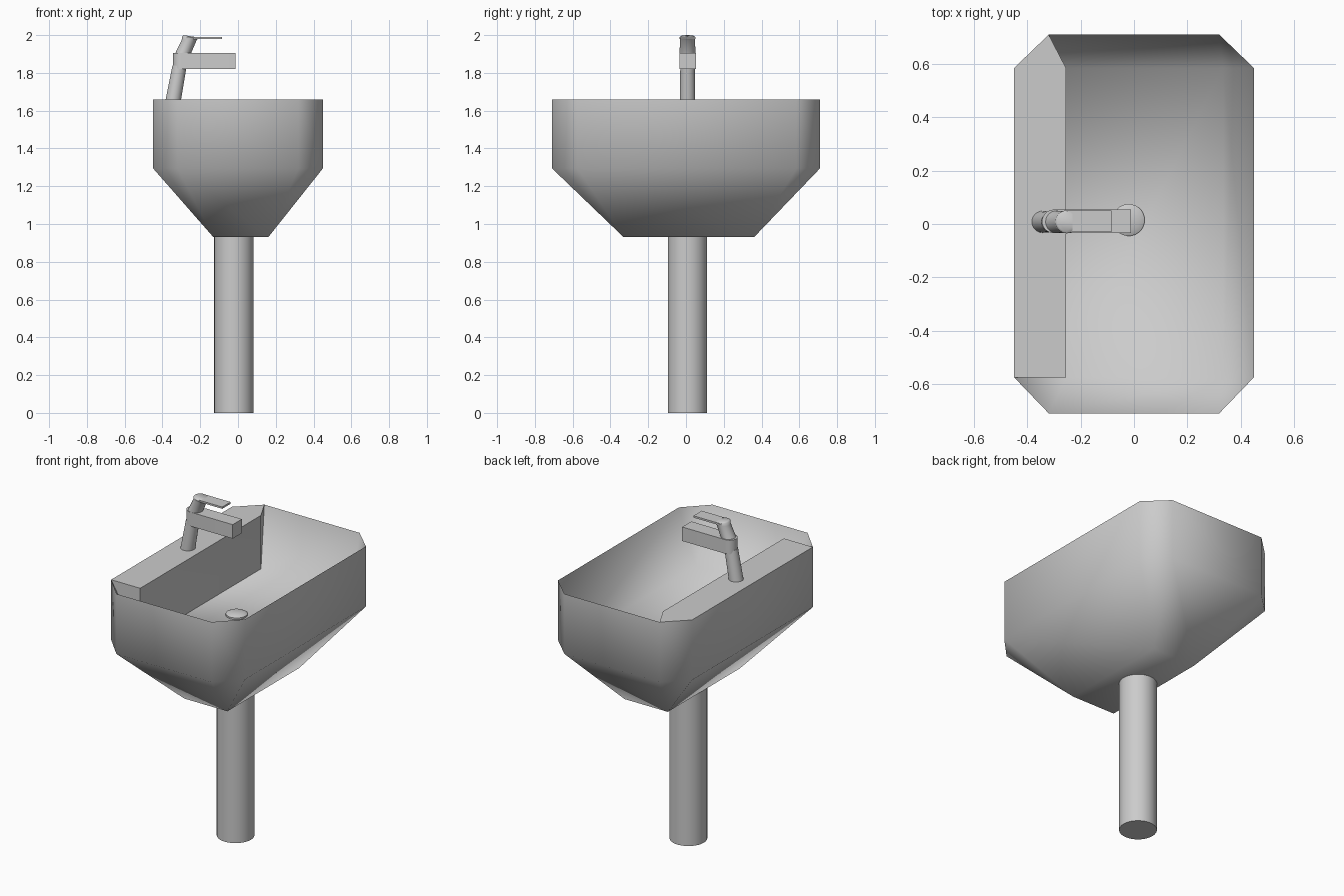
import bpy, bmesh
from math import sin, cos, pi, radians

if "Cube" in bpy.data.objects:
    bpy.data.objects.remove(bpy.data.objects["Cube"])


def make_object(name, verts, faces, angle):
    mesh = bpy.data.meshes.new(name)
    mesh.from_pydata(verts, [], faces)
    bm = bmesh.new()
    bm.from_mesh(mesh)
    bmesh.ops.recalc_face_normals(bm, faces=bm.faces)
    bm.to_mesh(mesh)
    bm.free()
    ob = bpy.data.objects.new(name, mesh)
    bpy.context.collection.objects.link(ob)
    bpy.ops.object.select_all(action='DESELECT')
    ob.select_set(True)
    bpy.context.view_layer.objects.active = ob
    bpy.ops.object.shade_smooth_by_angle(angle=radians(angle))
    return ob


def loft(name, rings, angle=50):
    """Skin a stack of equal rings and cap both ends."""
    n = len(rings[0])
    faces = [(k * n + i, k * n + (i + 1) % n, (k + 1) * n + (i + 1) % n, (k + 1) * n + i)
             for k in range(len(rings) - 1) for i in range(n)]
    last = (len(rings) - 1) * n
    faces += [tuple(range(n)), tuple(range(last, last + n))]
    return make_object(name, [v for r in rings for v in r], faces, angle)


def circle(x, z, r, y=0.008, tilt=0.0, n=32):
    return [(x + r * cos(2 * pi * i / n), y + r * sin(2 * pi * i / n),
             z + tilt * r * cos(2 * pi * i / n)) for i in range(n)]


def round_bar(x0, x1, y, r, z):
    """Bar outline with a rounded back end."""
    arc = [(x0 + r + r * cos(pi / 2 + pi * i / 16), y + r * sin(pi / 2 + pi * i / 16), z)
           for i in range(17)]
    return arc + [(x1, y - r, z), (x1, y + r, z)]


# Basin: octagonal rim and shoulder, four-cornered underside and floor
octagon = [(-0.45, -0.575), (-0.32, -0.71), (0.32, -0.71), (0.45, -0.575),
           (0.45, 0.585), (0.32, 0.71), (-0.32, 0.71), (-0.45, 0.585)]
verts = [(x, y, 1.66) for x, y in octagon] + [(x, y, 1.295) for x, y in octagon]
verts += [(x, y, 0.93) for x, y in ((-0.13, -0.33), (0.16, -0.33), (0.16, 0.36), (-0.13, 0.36))]
verts += [(x, y, 1.335) for x, y in ((-0.255, -0.575), (0.335, -0.575), (0.335, 0.585), (-0.255, 0.585))]
verts += [(-0.255, -0.575, 1.66), (-0.255, 0.585, 1.66)]
faces = [(i, (i + 1) % 8, 8 + (i + 1) % 8, 8 + i) for i in range(8)]
faces.append((16, 17, 18, 19))
faces.append((20, 21, 22, 23))
for c in range(4):
    a, b, d = 2 * c, 2 * c + 1, (2 * c + 2) % 8
    faces.append((8 + a, 8 + b, 16 + c))
    faces.append((8 + b, 8 + d, 16 + (c + 1) % 4, 16 + c))
    # inner slopes on the three open sides
    if c < 3:
        faces.append((a, b, 20 + c))
        faces.append((b, d, 20 + c + 1, 20 + c))
# inner slope at the far end lands on the ledge corner
faces.remove((5, 6, 23, 22))
faces.append((5, 6, 23, 22))
# tap ledge with its upright inner wall and end triangles
faces += [(0, 24, 25, 7), (7, 25, 6), (24, 20, 23, 25), (0, 20, 24), (6, 25, 23)]
make_object("basin", verts, faces, 80)

# Pedestal column
loft("pedestal", [circle(-0.022, 0, 0.104), circle(-0.022, 0.94, 0.104)])

# Drain plug on the basin floor
loft("drain", [circle(-0.02, 1.325, 0.06, 0.015), circle(-0.02, 1.345, 0.06, 0.015),
               circle(-0.02, 1.355, 0.04, 0.015)])

# Tap: leaning stem, spout, neck and lever
loft("tap_stem", [circle(-0.343, 1.655, 0.041), circle(-0.309, 1.84, 0.038)])
loft("tap_spout", [round_bar(-0.345, -0.012, 0.01, 0.044, z) for z in (1.82, 1.905)])
loft("tap_neck", [circle(-0.292, 1.90, 0.042), circle(-0.258, 1.975, 0.04),
                  circle(-0.252, 1.988, 0.043, tilt=-0.15),
                  circle(-0.25, 1.994, 0.037, tilt=-0.15)])
loft("tap_lever", [round_bar(-0.29, -0.085, 0.01, 0.04, z) for z in (1.98, 1.991)])
